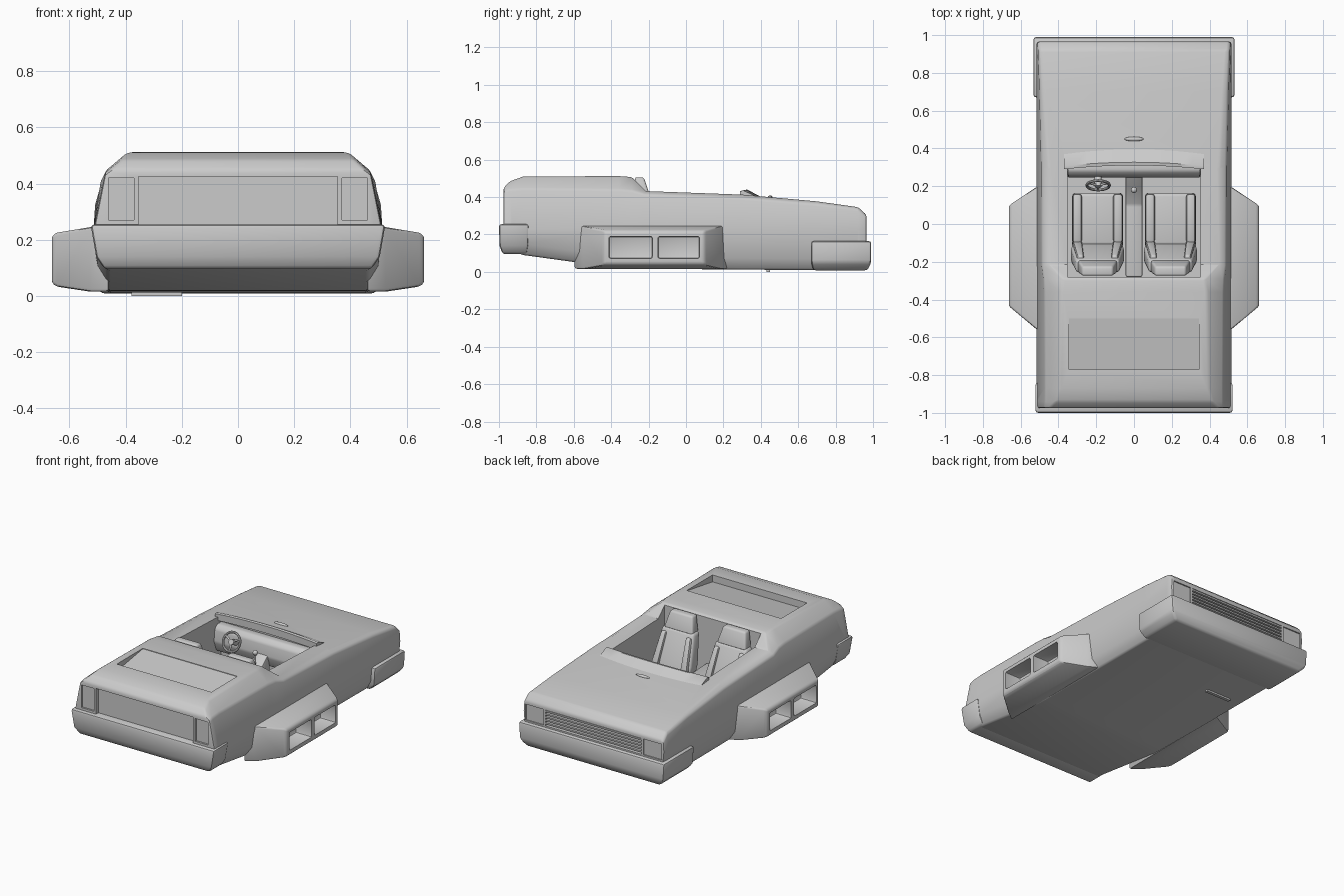
import bpy, bmesh, math
from mathutils import Vector, Matrix

cube = bpy.data.objects.get("Cube")
if cube:
    bpy.data.objects.remove(cube)

grey = bpy.data.materials.new("light grey")
grey.use_nodes = True
colour = (0.6, 0.6, 0.6, 1)
grey.diffuse_color = colour
grey.node_tree.nodes["Principled BSDF"].inputs["Base Color"].default_value = colour


def finish(name, bm, bevel=0.0, segments=2, cutters=()):
    """Turn a bmesh into a shaded object with baked bevel and cuts."""
    bmesh.ops.recalc_face_normals(bm, faces=bm.faces[:])
    me = bpy.data.meshes.new(name)
    bm.to_mesh(me)
    bm.free()
    me.materials.append(grey)
    ob = bpy.data.objects.new(name, me)
    bpy.context.collection.objects.link(ob)
    if bevel:
        mod = ob.modifiers.new("Bevel", "BEVEL")
        mod.width, mod.segments = bevel, segments
        mod.limit_method, mod.angle_limit = "ANGLE", math.radians(25)
    for c in cutters:
        mod = ob.modifiers.new("Cut", "BOOLEAN")
        mod.operation, mod.solver, mod.object = "DIFFERENCE", "EXACT", c
    dg = bpy.context.evaluated_depsgraph_get()
    dg.update()
    baked = bpy.data.meshes.new_from_object(ob.evaluated_get(dg))
    ob.modifiers.clear()
    ob.data = baked
    for c in cutters:
        bpy.data.objects.remove(c)
    bpy.ops.object.select_all(action="DESELECT")
    ob.select_set(True)
    bpy.context.view_layer.objects.active = ob
    bpy.ops.object.shade_smooth_by_angle(angle=math.radians(35))
    return ob


def loft(name, rings, **kw):
    """Skin a list of closed rings and cap both ends."""
    bm = bmesh.new()
    vs = [[bm.verts.new(p) for p in r] for r in rings]
    n = len(rings[0])
    for a, b in zip(vs, vs[1:]):
        for i in range(n):
            j = (i + 1) % n
            bm.faces.new((a[i], a[j], b[j], b[i]))
    bm.faces.new(vs[0])
    bm.faces.new(vs[-1])
    return finish(name, bm, **kw)


def rect_z(z, x, y, hw, hd):
    return [(x - hw, y - hd, z), (x + hw, y - hd, z), (x + hw, y + hd, z), (x - hw, y + hd, z)]


def box(name, x, y, z, **kw):
    """Box from (min, max) pairs."""
    cx, cy = sum(x) / 2, sum(y) / 2
    hw, hd = (x[1] - x[0]) / 2, (y[1] - y[0]) / 2
    return loft(name, [rect_z(h, cx, cy, hw, hd) for h in z], **kw)


def extrude_x(name, profile, x0, x1, **kw):
    """Extrude a (y, z) profile across x."""
    return loft(name, [[(x, y, z) for y, z in profile] for x in (x0, x1)], **kw)


# Body: y, underside z, shoulder z and half width, top z and half width
stations = [
    (-0.975, .14, .43, .475, .45, .45),
    (-0.94, .115, .44, .473, .485, .415),
    (-0.87, .09, .445, .472, .51, .395),
    (-0.36, .02, .44, .475, .512, .385),
    (-0.29, .018, .435, .478, .507, .375),
    (-0.22, .017, .415, .488, .438, .44),
    (0.30, .012, .395, .49, .413, .45),
    (0.70, .01, .362, .50, .377, .475),
    (0.92, .01, .335, .508, .346, .49),
    (0.965, .02, .295, .51, .305, .49),
]
rings = []
for y, zb, zs, ws, zt, wt in stations:
    half = [(.465, zb), (.5, zb + .06), (.515, .23), (ws, zs), (wt, zt)]
    rings.append([(x, y, z) for x, z in half] + [(-x, y, z) for x, z in reversed(half)])

cuts = [
    box("cockpit_cut", (-.352, .352), (-.28, .325), (.07, .7)),
    extrude_x("rear_deck_cut", [(-.77, .465), (-.5, .508), (-.5, .6), (-.77, .6)], -.345, .345),
    box("tail_cut", (-.355, .355), (-1.1, -.95), (.25, .425)),
    box("grille_cut", (-.35, .35), (.94, 1.1), (.175, .28)),
]
for s in (-1, 1):
    cuts.append(box("tail_light_cut", sorted((s * .37, s * .462)), (-1.1, -.963), (.27, .42)))
    cuts.append(box("headlight_cut", sorted((s * .365, s * .495)), (.957, 1.1), (.175, .28)))
loft("body", rings, bevel=.012, cutters=cuts)

# Grille slats
for i in range(5):
    z = .187 + i * .02
    box("grille_slat", (-.35, .35), (.93, .964), (z, z + .01))

# Bumpers: tapered toward the underside
loft("nose_bumper", [rect_z(.008, 0, .825, .485, .145), rect_z(.05, 0, .83, .525, .16),
                     rect_z(.165, 0, .83, .533, .16)], bevel=.014)
loft("tail_bumper", [rect_z(.095, 0, -.915, .475, .065), rect_z(.14, 0, -.92, .505, .077),
                     rect_z(.255, 0, -.92, .525, .08)], bevel=.014)

# Side pods with two open vents each
for s in (-1, 1):
    pod = []
    for x, y0, y1, z0, z1 in [(.46, -.6, .225, .015, .25), (.525, -.55, .19, .015, .245),
                              (.645, -.45, .11, .033, .225), (.663, -.435, .095, .045, .215)]:
        pod.append([(s * x, y0, z0), (s * x, y1, z0), (s * x, y1, z1), (s * x, y0, z1)])
    vents = [box("vent_cut", sorted((s * .55, s * .8)), y, (.072, .19), bevel=.01)
             for y in ((-.412, -.18), (-.15, .072))]
    loft("side_pod", pod, bevel=.012, cutters=vents)

# Windscreen cowl: a wedge lip bowed forward in the middle
cowl = []
for i in range(13):
    t = i / 6 - 1
    y, z = .355 - .02 * t * t, .005 * (1 - t * t)
    cowl.append([(t * .37, y - .045, .39), (t * .37, y - .045, .432 + z),
                 (t * .37, y - .028, .435 + z), (t * .37, y + .045, .402), (t * .37, y + .045, .38)])
loft("windscreen_cowl", cowl)

# Dashboard and console
extrude_x("dashboard", [(.33, .2), (.27, .2), (.245, .27), (.255, .35), (.28, .375), (.33, .375)],
          -.352, .352, bevel=.01)
extrude_x("centre_console", [(-.28, .06), (-.28, .2), (.1, .18), (.2, .24), (.27, .3), (.27, .06)],
          -.045, .045, bevel=.01)


def ball(name, loc, scale):
    bm = bmesh.new()
    bmesh.ops.create_uvsphere(bm, u_segments=20, v_segments=12, radius=1,
                              matrix=Matrix.Translation(loc) @ Matrix.Diagonal((*scale, 1)))
    return finish(name, bm)


def rod(name, a, b, r):
    a, b = Vector(a), Vector(b)
    turn = (b - a).to_track_quat("Z", "Y").to_matrix().to_4x4()
    bm = bmesh.new()
    bmesh.ops.create_cone(bm, cap_ends=True, segments=16, radius1=r, radius2=r,
                          depth=(b - a).length, matrix=Matrix.Translation((a + b) / 2) @ turn)
    return finish(name, bm)


rod("gear_lever", (0, .17, .2), (0, .18, .31), .007)
ball("gear_knob", (0, .18, .315), (.016, .016, .016))
ball("hood_bump", (0, .45, .4), (.05, .012, .009))

# Steering wheel on the right-hand (-x) seat
hub = Vector((-.19, .205, .325))
axis = Vector((0, -1, .45)).normalized()
tilt = axis.to_track_quat("Z", "Y").to_matrix()
wheel = []
for i in range(25):
    a = i * math.tau / 24
    out = Vector((math.cos(a), math.sin(a), 0))
    wheel.append([hub + tilt @ (out * (.06 + .008 * math.cos(b)) + Vector((0, 0, .008 * math.sin(b))))
                  for b in (k * math.tau / 8 for k in range(8))])
loft("steering_wheel_rim", wheel)
rod("steering_column", hub + axis * .008, (-.19, .27, .296), .018)
for a in (0, 120, 240):
    a = math.radians(a + 30)
    rod("steering_wheel_spoke", hub, hub + tilt @ Vector((math.cos(a), math.sin(a), 0)) * .06, .006)

# Seats
for s in (-1, 1):
    x = s * .193
    loft("seat_cushion", [rect_z(.07, x, .02, .12, .13), rect_z(.14, x, .02, .135, .145),
                          rect_z(.185, x, .025, .125, .14)], bevel=.02, segments=3)
    loft("seat_back", [rect_z(.1, x, -.13, .13, .05), rect_z(.22, x, -.165, .14, .045),
                       rect_z(.41, x, -.225, .115, .035)], bevel=.018, segments=3)
    loft("headrest", [rect_z(.4, x, -.225, .105, .035), rect_z(.505, x, -.25, .082, .025)],
         bevel=.012, segments=3)
    for t in (-1, 1):
        bx = x + t * .108
        loft("back_bolster", [rect_z(.17, bx, -.115, .025, .035),
                              rect_z(.385, bx - t * .018, -.19, .018, .025)], bevel=.012)
        box("cushion_bolster", (bx - .025, bx + .025), (-.1, .16), (.13, .21), bevel=.015)

# Small keel plate below
box("keel_plate", (-.38, -.2), (.43, .45), (0, .02))
